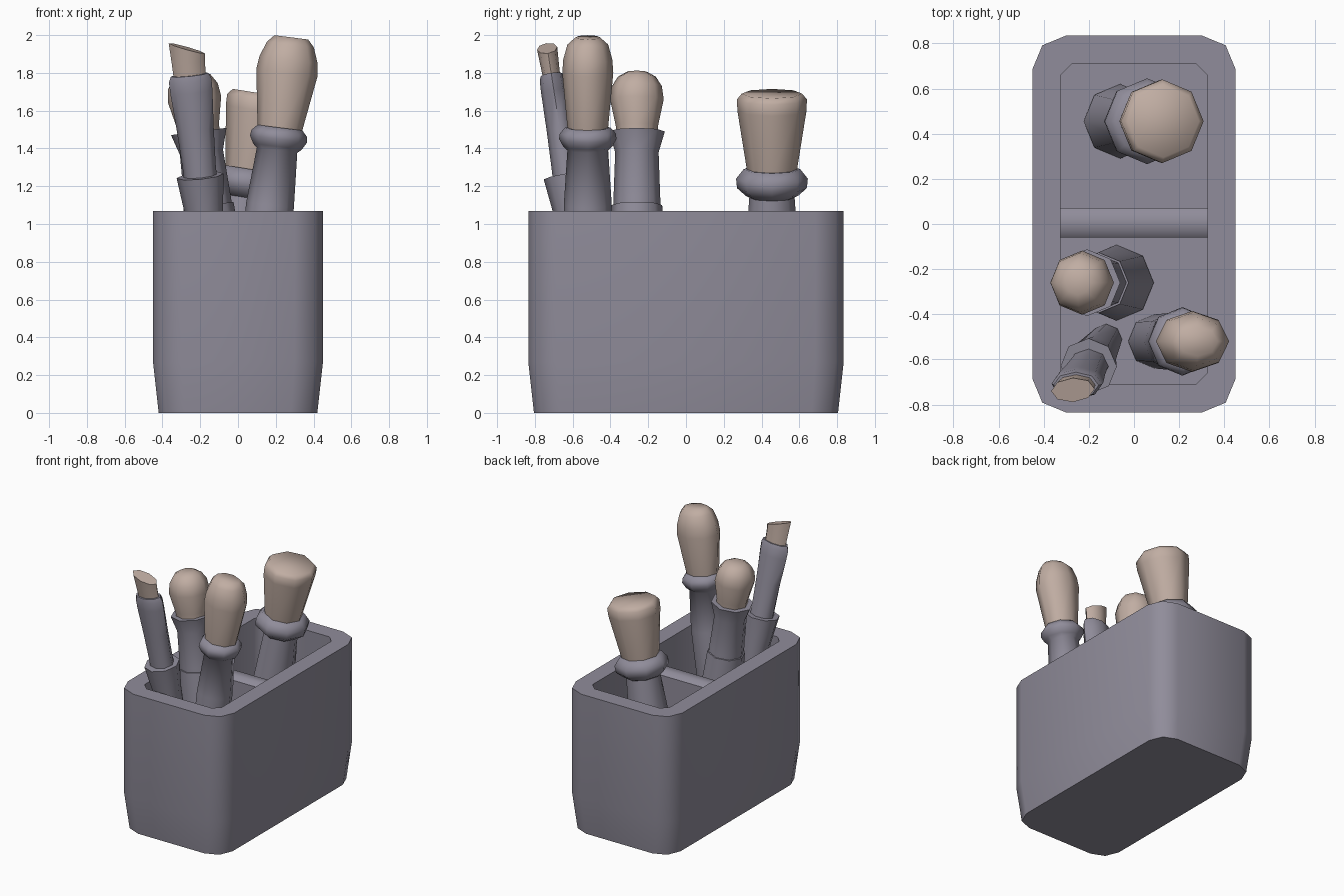
import bpy, bmesh, math
from mathutils import Vector

cube = bpy.data.objects.get("Cube")
if cube:
    bpy.data.objects.remove(cube)


def material(name, rgb):
    m = bpy.data.materials.new(name)
    m.use_nodes = True
    m.diffuse_color = (*rgb, 1)
    m.node_tree.nodes["Principled BSDF"].inputs["Base Color"].default_value = (*rgb, 1)
    return m


GREY = material("purple_grey", (0.28, 0.265, 0.325))
TAN = material("pale_wood", (0.53, 0.42, 0.365))


def loft(name, rings, mat, angle=50):
    """Skin a stack of equal rings and cap both ends."""
    bm = bmesh.new()
    loops = [[bm.verts.new(p) for p in ring] for ring in rings]
    n = len(loops[0])
    for a, b in zip(loops, loops[1:]):
        for i in range(n):
            j = (i + 1) % n
            bm.faces.new((a[i], a[j], b[j], b[i]))
    bm.faces.new(loops[0][::-1])
    bm.faces.new(loops[-1])
    bmesh.ops.recalc_face_normals(bm, faces=bm.faces)
    mesh = bpy.data.meshes.new(name)
    bm.to_mesh(mesh)
    bm.free()
    mesh.materials.append(mat)
    obj = bpy.data.objects.new(name, mesh)
    bpy.context.collection.objects.link(obj)
    bpy.ops.object.select_all(action='DESELECT')
    obj.select_set(True)
    bpy.context.view_layer.objects.active = obj
    bpy.ops.object.shade_smooth_by_angle(angle=math.radians(angle))
    return obj


def rounded_rect(hx, hy, r, z, bulge=0.707):
    """Rectangle whose corners have two segments; bulge 0.5 makes a flat chamfer."""
    pts = []
    for sx, sy in ((1, 1), (-1, 1), (-1, -1), (1, -1)):
        corner = [(1, 0), (bulge, bulge), (0, 1)]
        if sx * sy < 0:
            corner.reverse()
        pts += [Vector((sx * (hx - r + r * u), sy * (hy - r + r * v), z)) for u, v in corner]
    return pts


def turned(name, foot, lean, profile, mat, slant=0.0):
    """Eight-sided turned part on a leaning axis; profile rows are height, x radius, y radius."""
    axis = Vector((*lean, 1))
    rot = Vector((0, 0, 1)).rotation_difference(axis)
    rings = []
    for k, (z, rx, ry) in enumerate(profile):
        cut = slant if k == len(profile) - 1 else 0
        ring = []
        for i in range(8):
            a = i * math.tau / 8
            x, y = rx * math.cos(a), ry * math.sin(a)
            ring.append(Vector((*foot, 0)) + axis * z + rot @ Vector((x, y, -cut * x)))
        rings.append(ring)
    return loft(name, rings, mat, 60)


def rnd(*rows):
    return [(z, r, r) for z, r in rows]


# Holder: tapered foot, straight walls, hollow inside
loft("holder", [
    rounded_rect(0.42, 0.805, 0.14, 0),
    rounded_rect(0.45, 0.835, 0.15, 0.27),
    rounded_rect(0.45, 0.835, 0.15, 1.07),
    rounded_rect(0.325, 0.71, 0.05, 1.07, 0.5),
    rounded_rect(0.325, 0.71, 0.05, 0.5, 0.5),
], GREY)

# Divider wall with a softened top edge
section = [(-0.06, 0.45), (0.07, 0.45), (0.07, 0.96), (0.04, 0.985), (-0.03, 0.985), (-0.06, 0.96)]
loft("divider", [[Vector((x, y, z)) for y, z in section] for x in (-0.33, 0.33)], GREY)

# Wide back handle
foot, lean = (-0.14, 0.455), (0.16, 0)
turned("back_handle_shaft", foot, lean, rnd(
    (0.5, 0.165), (1.14, 0.12), (1.15, 0.14), (1.19, 0.185), (1.24, 0.19), (1.29, 0.15)), GREY)
turned("back_handle_grip", foot, lean, rnd(
    (1.27, 0.13), (1.6, 0.183), (1.66, 0.185), (1.69, 0.16)), TAN)

# Round-headed middle handle
foot, lean = (-0.014, -0.26), (-0.13, 0)
turned("middle_handle_base", foot, lean, rnd((0.5, 0.168), (1.1, 0.134)), GREY)
turned("middle_handle_shaft", foot, lean, rnd(
    (1.05, 0.125), (1.13, 0.124), (1.38, 0.115), (1.49, 0.148)), GREY)
turned("middle_handle_grip", foot, lean, rnd(
    (1.45, 0.108), (1.52, 0.112), (1.66, 0.142), (1.73, 0.132), (1.78, 0.1), (1.805, 0.055)), TAN)

# Tall front handle with a broad flattened grip
foot, lean = (0.03, -0.52), (0.127, 0)
turned("front_handle_shaft", foot, lean, rnd(
    (0.5, 0.12), (1.1, 0.127), (1.39, 0.108), (1.41, 0.13), (1.45, 0.152), (1.48, 0.148), (1.51, 0.12)), GREY)
turned("front_handle_grip", foot, lean, [
    (1.48, 0.115, 0.105), (1.8, 0.163, 0.135), (1.87, 0.155, 0.13),
    (1.95, 0.125, 0.108), (1.988, 0.09, 0.065)], TAN)

# Slim tool: sleeve, waisted stem and slanted tip
foot, lean = (-0.07, -0.434), (-0.104, -0.156)
turned("slim_tool_sleeve", foot, lean, rnd((0.5, 0.07), (1.05, 0.1), (1.255, 0.125)), GREY)
turned("slim_tool_stem", foot, lean, [
    (1.2, 0.088, 0.08), (1.3, 0.088, 0.075), (1.5, 0.098, 0.07),
    (1.7, 0.112, 0.068), (1.76, 0.113, 0.066), (1.79, 0.1, 0.058)], GREY)
turned("slim_tool_tip", foot, lean, [
    (1.76, 0.085, 0.045), (1.86, 0.088, 0.05), (1.93, 0.093, 0.054)], TAN, slant=0.4)
